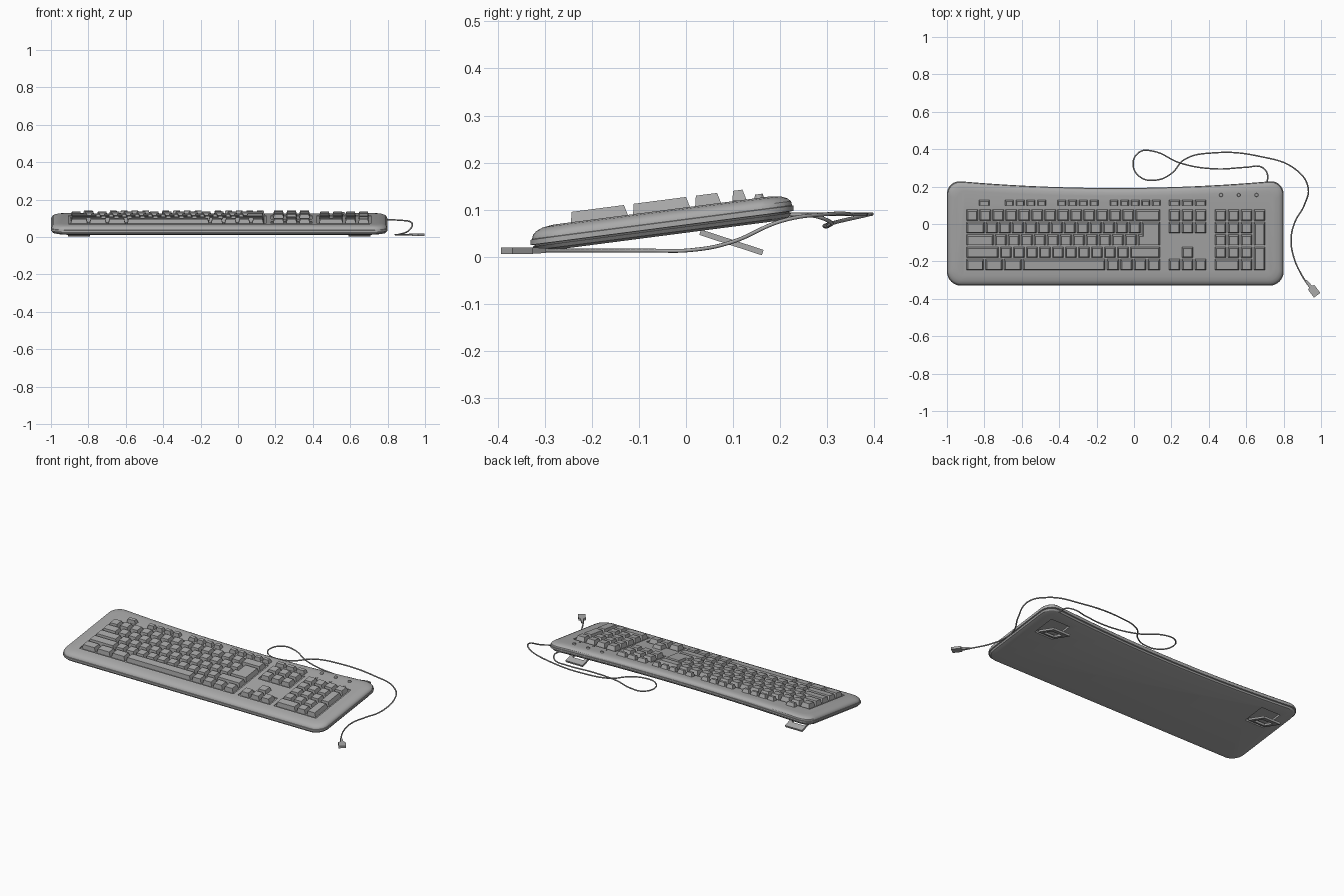
import bpy, bmesh, math
from mathutils import Vector, Matrix

if "Cube" in bpy.data.objects:
    bpy.data.objects.remove(bpy.data.objects["Cube"])

# One flat colour for everything
grey = bpy.data.materials.new("mid_grey")
grey.use_nodes = True
grey.diffuse_color = (0.4, 0.4, 0.4, 1)
grey.node_tree.nodes["Principled BSDF"].inputs["Base Color"].default_value = (0.4, 0.4, 0.4, 1)

# Tilt of the whole housing, as a slope along y
TILT = Matrix.Identity(4)
TILT[2][1], TILT[2][3] = 0.13, 0.13 * 0.33


def finish(name, bm, tilt=True, smooth=False):
    bmesh.ops.recalc_face_normals(bm, faces=bm.faces)
    me = bpy.data.meshes.new(name)
    if tilt:
        bm.transform(TILT)
    bm.to_mesh(me)
    bm.free()
    ob = bpy.data.objects.new(name, me)
    bpy.context.collection.objects.link(ob)
    me.materials.append(grey)
    if smooth:
        activate(ob)
        bpy.ops.object.shade_smooth_by_angle(angle=math.radians(30))
    return ob


def activate(ob):
    bpy.ops.object.select_all(action="DESELECT")
    ob.select_set(True)
    bpy.context.view_layer.objects.active = ob


def loft(bm, rings):
    rows = [[bm.verts.new(p) for p in ring] for ring in rings]
    n = len(rows[0])
    for a, b in zip(rows, rows[1:]):
        for i in range(n):
            bm.faces.new((a[i], a[(i + 1) % n], b[(i + 1) % n], b[i]))
    bm.faces.new(rows[0][::-1])
    bm.faces.new(rows[-1])


def rect(x0, x1, y0, y1, z):
    return [(x0, y0, z), (x1, y0, z), (x1, y1, z), (x0, y1, z)]


def box(bm, x0, x1, y0, y1, z0, z1):
    loft(bm, [rect(x0, x1, y0, y1, z0), rect(x0, x1, y0, y1, z1)])


# Housing: rounded outline with a concave back edge
def outline(inset, z):
    x0, x1, y0, y1 = -1 + inset, 0.8 - inset, -0.33 + inset, 0.235 - inset
    r = 0.075 - inset * 0.4
    pts = []
    for cx, cy, start in ((x1 - r, y0 + r, -90), (x1 - r, y1 - r, 0),
                          (x0 + r, y1 - r, 90), (x0 + r, y0 + r, 180)):
        for k in range(9):
            a = math.radians(start + k * 11.25)
            pts.append((cx + r * math.cos(a), cy + r * math.sin(a)))
        if start == 0:
            span = x1 - x0 - 2 * r
            pts += [(x1 - r - span * k / 20, y1) for k in range(1, 20)]
    ring = []
    for x, y in pts:
        u = (x + 0.1) / 0.9
        dip = 0.042 * (1 - u * u) * max(0, (y + 0.05) / 0.28)
        ring.append((x, y - dip, z))
    return ring


PROFILE = [(.03, .008), (.01, .013), (.004, .021), (.008, .022), (.008, .024), (0, .025),
           (0, .036), (.003, .037), (.003, .039), (.005, .046), (.012, .053),
           (.026, .059), (.05, .062)]
bm = bmesh.new()
loft(bm, [outline(i, z) for i, z in PROFILE])
housing = finish("housing", bm)

# Key wells and foot recesses
P, ROW = 0.0695, 0.066
MAIN, NAV, PAD = -0.9, 0.182, 0.428
TOP = 0.081
FEET = (-0.85, 0.65)


def row_y(row):
    return TOP - ROW * row


bm = bmesh.new()
m = 0.006
wells = [(MAIN, MAIN + 15 * P, 0, 5), (NAV, NAV + 3 * P, 0, 2), (NAV, NAV + 3 * P, 4, 5),
         (PAD, PAD + 4 * P, 0, 5)]
for x0, x1, r0, r1 in wells:
    box(bm, x0 - m, x1 + m, row_y(r1) - m, row_y(r0) + m, 0.057, 0.09)
for fx in FEET:
    box(bm, fx - 0.065, fx + 0.065, 0.01, 0.15, 0, 0.02)
cutter = finish("cutter", bm)
cut = housing.modifiers.new("cut", "BOOLEAN")
cut.operation, cut.solver, cut.object = "DIFFERENCE", "EXACT", cutter
activate(housing)
bpy.ops.object.modifier_apply(modifier="cut")
bpy.data.objects.remove(cutter)
activate(housing)
bpy.ops.object.shade_smooth_by_angle(angle=math.radians(30))


# Keys: tapered caps, steeper in front than behind
def cap(bm, x0, x1, y0, y1, top=0.084):
    g = 0.004
    x0, x1, y0, y1 = x0 + g, x1 - g, y0 + g, y1 - g
    loft(bm, [rect(x0, x1, y0, y1, 0.055),
              rect(x0 + .008, x1 - .008, y0 + .002, y1 - .011, top)])


def key_row(bm, x, row, widths):
    for w in widths:
        if w > 0:
            cap(bm, x, x + w * P, row_y(row + 1), row_y(row))
        x += abs(w) * P


bm = bmesh.new()
key_row(bm, MAIN, 0, [1] * 13 + [2])
key_row(bm, MAIN, 1, [1.5] + [1] * 12)
key_row(bm, MAIN, 2, [2.2] + [1] * 11)
key_row(bm, MAIN, 3, [2.6] + [1] * 10 + [2.4])
key_row(bm, MAIN, 4, [1.45] * 3 + [6.45] + [1.05] * 4)
# Stepped enter key
cap(bm, MAIN + 13.5 * P, MAIN + 15 * P, row_y(3), row_y(1))
cap(bm, MAIN + 13.2 * P, MAIN + 15 * P, row_y(3), row_y(2))
finish("main_keys", bm)

bm = bmesh.new()
for r in (0, 1, 4):
    key_row(bm, NAV, r, [1] * 3)
key_row(bm, NAV, 3, [-1, 1])
finish("navigation_keys", bm)

bm = bmesh.new()
key_row(bm, PAD, 0, [1] * 4)
for r in (1, 2, 3):
    key_row(bm, PAD, r, [1] * 3)
key_row(bm, PAD, 4, [2, 1])
for r in (1, 3):
    cap(bm, PAD + 3 * P, PAD + 4 * P, row_y(r + 2), row_y(r))
finish("number_pad_keys", bm)

bm = bmesh.new()
for x, count, w in ((-0.835, 1, P), (-0.695, 4, 0.0575), (-0.415, 4, 0.0575),
                    (-0.135, 5, 0.0565), (NAV, 3, P)):
    for k in range(count):
        cap(bm, x + k * w, x + (k + 1) * w, 0.094, 0.135)
finish("function_keys", bm)

# Indicator lamps with small marker plates
bm = bmesh.new()
for x in (0.465, 0.56, 0.655):
    bmesh.ops.create_cone(bm, cap_ends=True, segments=12, radius1=0.011, radius2=0.008,
                          depth=0.012, matrix=Matrix.Translation((x, 0.155, 0.064)))
    box(bm, x - 0.006, x + 0.006, 0.099, 0.107, 0.06, 0.064)
finish("indicator_lamps", bm)

# Folding rear feet: open frames leaning backwards
for side, fx in zip(("right", "left"), FEET):
    bm = bmesh.new()
    for x0, x1, y0, y1 in ((-.058, -.038, 0, .14), (.038, .058, 0, .14),
                           (-.038, .038, .1, .14), (-.038, .038, 0, .02)):
        box(bm, x0, x1, y0, y1, -0.006, 0.006)
    bm.transform(Matrix.Translation((fx, 0.03, 0.052)) @ Matrix.Rotation(math.radians(-18), 4, "X"))
    finish(side + "_foot", bm, tilt=False)

# Cable
PATH = [(.71, .21, .09), (.712, .27, .087), (.68, .305, .075), (.6, .303, .066),
        (.43, .295, .066), (.25, .325, .075), (.1, .39, .09), (.03, .385, .09),
        (-.005, .32, .09), (.035, .25, .09), (.12, .235, .09), (.2, .27, .09),
        (.27, .345, .09), (.42, .38, .09), (.68, .36, .09), (.86, .295, .09),
        (.93, .2, .075), (.91, .1, .032), (.86, .01, .014), (.84, -.08, .013),
        (.855, -.18, .013), (.895, -.27, .013), (.937, -.335, .013)]
curve = bpy.data.curves.new("cable", "CURVE")
curve.dimensions = "3D"
curve.bevel_depth, curve.bevel_resolution, curve.resolution_u = 0.004, 2, 8
curve.use_fill_caps = True
spline = curve.splines.new("BEZIER")
spline.bezier_points.add(len(PATH) - 1)
for point, co in zip(spline.bezier_points, PATH):
    point.co = co
    point.handle_left_type = point.handle_right_type = "AUTO"
curve.materials.append(grey)
bpy.context.collection.objects.link(bpy.data.objects.new("cable", curve))

# Plug: strain relief, then the wider connector body
bm = bmesh.new()
sections = [(-.03, .005), (.012, .009), (.018, .021), (.07, .021)]
loft(bm, [[(s * w, -d, .013 + t * min(w, .007)) for s, t in ((-1, -1), (1, -1), (1, 1), (-1, 1))]
          for d, w in sections])
bm.transform(Matrix.Translation((.937, -.325, 0)) @ Matrix.Rotation(math.radians(37), 4, "Z"))
finish("plug", bm, tilt=False)
